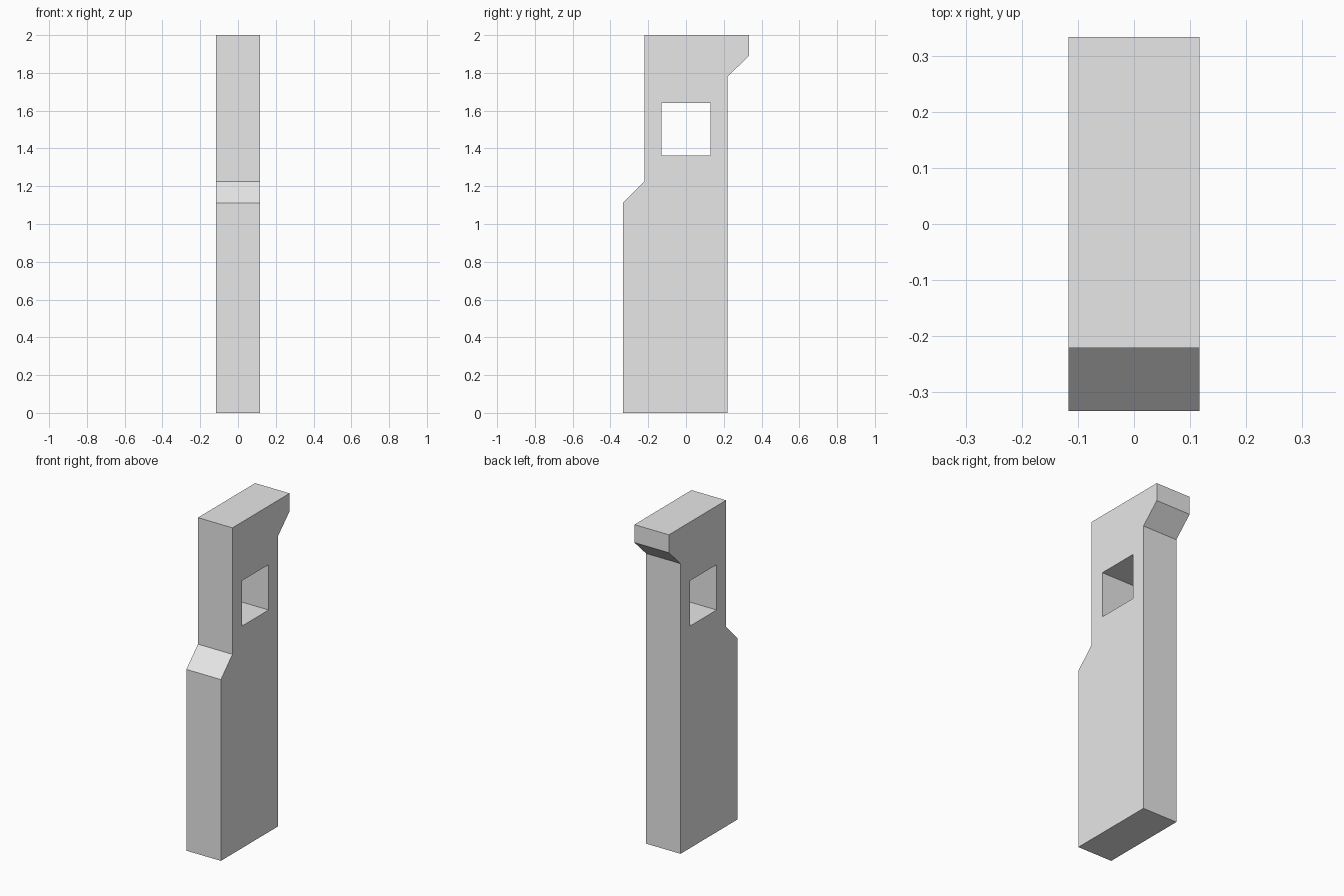
import bpy, bmesh
from mathutils import Vector

if "Cube" in bpy.data.objects:
    bpy.data.objects.remove(bpy.data.objects["Cube"])

HALF_WIDTH = 0.117

# Side profile (y, z): wide base, sloped shoulder, overhanging head
outline = [(-0.333, 0), (0.22, 0), (0.22, 1.78), (0.333, 1.89), (0.333, 2),
           (-0.221, 2), (-0.221, 1.224), (-0.333, 1.112)]
# Square window through the upper part
window = [(-0.13, 1.362), (0.13, 1.362), (0.13, 1.64), (-0.13, 1.64)]

bm = bmesh.new()


def loop(points):
    verts = [bm.verts.new((-HALF_WIDTH, y, z)) for y, z in points]
    return [bm.edges.new((v, verts[(i + 1) % len(verts)])) for i, v in enumerate(verts)]


# Fill between the two loops, then extrude across the width
edges = loop(outline) + loop(window)
bmesh.ops.triangle_fill(bm, edges=edges, use_beauty=True, normal=Vector((-1, 0, 0)))
result = bmesh.ops.extrude_face_region(bm, geom=bm.faces[:])
moved = [g for g in result["geom"] if isinstance(g, bmesh.types.BMVert)]
bmesh.ops.translate(bm, verts=moved, vec=(2 * HALF_WIDTH, 0, 0))
bmesh.ops.recalc_face_normals(bm, faces=bm.faces[:])

mesh = bpy.data.meshes.new("notched_post")
bm.to_mesh(mesh)
bm.free()

# Plain grey
grey = bpy.data.materials.new("light_grey")
grey.diffuse_color = (0.8, 0.8, 0.8, 1)
grey.use_nodes = True
grey.node_tree.nodes["Principled BSDF"].inputs["Base Color"].default_value = grey.diffuse_color
mesh.materials.append(grey)
post = bpy.data.objects.new("notched_post", mesh)
bpy.context.collection.objects.link(post)
